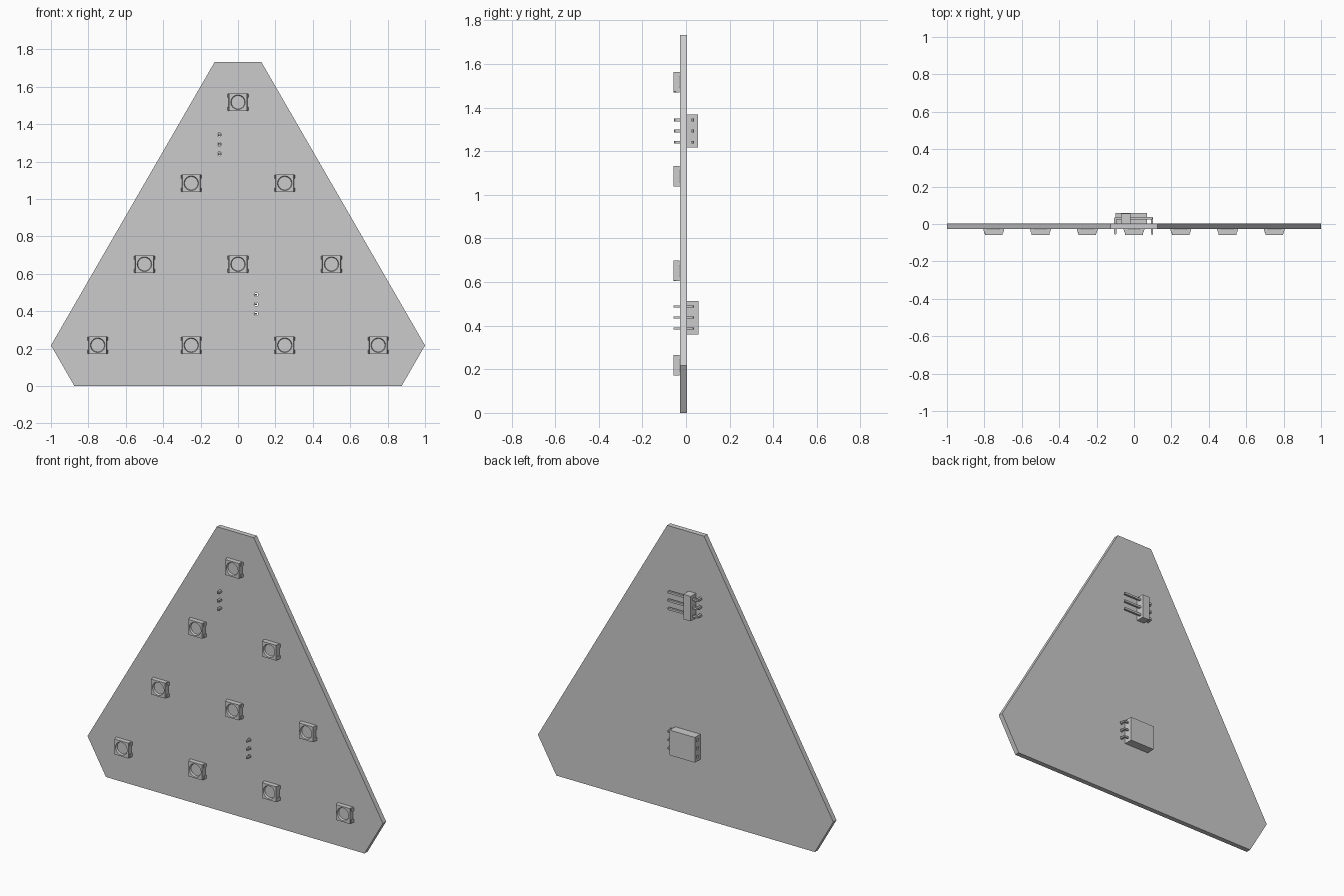
import bpy, bmesh, math
from mathutils import Vector

if "Cube" in bpy.data.objects:
    bpy.data.objects.remove(bpy.data.objects["Cube"])


def make_object(name, bm):
    bmesh.ops.recalc_face_normals(bm, faces=bm.faces)
    mesh = bpy.data.meshes.new(name)
    bm.to_mesh(mesh)
    bm.free()
    obj = bpy.data.objects.new(name, mesh)
    bpy.context.collection.objects.link(obj)
    return obj


def add_prism(bm, pts, axis, lo, hi):
    """Extrude a 2D outline: axis 'y' takes (x, z) points, axis 'z' takes (x, y)."""
    def at(p, t):
        return (p[0], t, p[1]) if axis == 'y' else (p[0], p[1], t)
    a = [bm.verts.new(at(p, lo)) for p in pts]
    b = [bm.verts.new(at(p, hi)) for p in pts]
    bm.faces.new(a)
    bm.faces.new(b[::-1])
    n = len(pts)
    for i in range(n):
        bm.faces.new((a[i], a[(i + 1) % n], b[(i + 1) % n], b[i]))


def prism(name, pts, axis, lo, hi):
    bm = bmesh.new()
    add_prism(bm, pts, axis, lo, hi)
    return make_object(name, bm)


def rect(x0, x1, v0, v1):
    return [(x0, v0), (x1, v0), (x1, v1), (x0, v1)]


def circle(cx, cz, r, n):
    return [(cx + r * math.cos(2 * math.pi * i / n), cz + r * math.sin(2 * math.pi * i / n))
            for i in range(n)]


def cut(obj, cutter):
    mod = obj.modifiers.new("cut", 'BOOLEAN')
    mod.operation = 'DIFFERENCE'
    mod.solver = 'EXACT'
    mod.object = cutter
    bpy.context.view_layer.update()
    dg = bpy.context.evaluated_depsgraph_get()
    mesh = bpy.data.meshes.new_from_object(obj.evaluated_get(dg))
    obj.modifiers.clear()
    obj.data = mesh
    bpy.data.objects.remove(cutter)


FRONT, BACK, REAR = -0.027, 0.004, 0.0575    # board faces and connector back
PITCH = 0.0508
PIN_Z, SOCKET_Z = 1.292, 0.437
PIN_X, SOCKET_X = -0.1, 0.097
AXIS_Y = 0.031                               # height of the horizontal pins
STEPS = (-PITCH, 0, PITCH)

# Circuit board: triangle with clipped corners and drilled pin holes
half = [(0.875, 0), (1, 0.217), (0.125, 1.732)]
board = prism("board", half + [(-x, z) for x, z in reversed(half)], 'y', FRONT, BACK)
bm = bmesh.new()
for x, zc in ((PIN_X, PIN_Z), (SOCKET_X, SOCKET_Z)):
    for d in STEPS:
        add_prism(bm, circle(x, zc + d, 0.0105, 16), 'y', -0.1, 0.1)
cut(board, make_object("hole_cutter", bm))

# Pin header: plastic block and three right-angle pins
prism("pin_header_block", rect(-0.07, -0.02, BACK, 0.055), 'z', PIN_Z - 0.076, PIN_Z + 0.076)


def angle_pins(name, x, x_end, y_tip, zc, w, taper):
    s = 1 if x_end > x else -1
    t = w * 0.5
    outline = [(x - s * w, y_tip + taper), (x - s * t, y_tip), (x + s * t, y_tip),
               (x + s * w, y_tip + taper), (x + s * w, AXIS_Y - w),
               (x_end - s * taper, AXIS_Y - w), (x_end, AXIS_Y - t), (x_end, AXIS_Y + t),
               (x_end - s * taper, AXIS_Y + w), (x - s * w * 0.2, AXIS_Y + w),
               (x - s * w, AXIS_Y + w * 0.2)]
    bm = bmesh.new()
    for d in STEPS:
        add_prism(bm, outline, 'z', zc + d - w, zc + d + w)
    return make_object(name, bm)


angle_pins("header_pins", PIN_X, 0.1, -0.055, PIN_Z, 0.0064, 0.004)

# Socket: block with three square openings, and its soldered pins
socket = prism("socket_block", rect(-0.1, 0.07, BACK, REAR), 'z', SOCKET_Z - 0.077, SOCKET_Z + 0.077)
bm = bmesh.new()
for d in STEPS:
    add_prism(bm, rect(-0.15, 0.03, AXIS_Y - 0.008, AXIS_Y + 0.008), 'z',
              SOCKET_Z + d - 0.008, SOCKET_Z + d + 0.008)
cut(socket, make_object("opening_cutter", bm))
angle_pins("socket_pins", SOCKET_X, 0.055, -0.0575, SOCKET_Z, 0.005, 0.009)

# Lamp body: slightly tapered block with a round dish and one notched corner
Y0, Y1 = -0.0575, -0.029
lamp = prism("lamp", rect(-0.05, 0.05, -0.047, 0.047), 'y', Y0, Y1)
for v in lamp.data.vertices:
    if v.co.y < -0.05:
        v.co.x *= 0.95
bm = bmesh.new()
bmesh.ops.create_cone(bm, cap_ends=True, segments=32, radius1=0.0355, radius2=0.0425, depth=0.024)
for v in bm.verts:
    v.co = Vector((v.co.x, Y0 - v.co.z, v.co.y))
cut(lamp, make_object("dish_cutter", bm))
cut(lamp, prism("notch_cutter", [(0.034, -0.06), (0.06, -0.06), (0.06, -0.031)], 'y', -0.1, Y0 + 0.012))

# Lamp legs: four bent metal tabs
bm = bmesh.new()
bm.from_mesh(lamp.data)
for s in (-1, 1):
    leg = [(s * x, y) for x, y in ((0.047, -0.046), (0.051, -0.046), (0.055, -0.031),
                                   (0.055, FRONT), (0.03, FRONT), (0.03, -0.030), (0.049, -0.030))]
    for zc in (-0.035, 0.035):
        add_prism(bm, leg, 'z', zc - 0.01, zc + 0.01)
bmesh.ops.recalc_face_normals(bm, faces=bm.faces)
bm.to_mesh(lamp.data)
bm.free()

# Ten lamps in a triangle, every other row turned round
for row in range(4):
    for i in range(row + 1):
        obj = lamp if row == 0 else bpy.data.objects.new(f"lamp_{row}_{i}", lamp.data)
        if row:
            bpy.context.collection.objects.link(obj)
        obj.location = ((i - row / 2) * 0.5, 0, 1.517 - 0.433 * row)
        obj.rotation_euler = (0, math.pi * (row % 2), 0)
